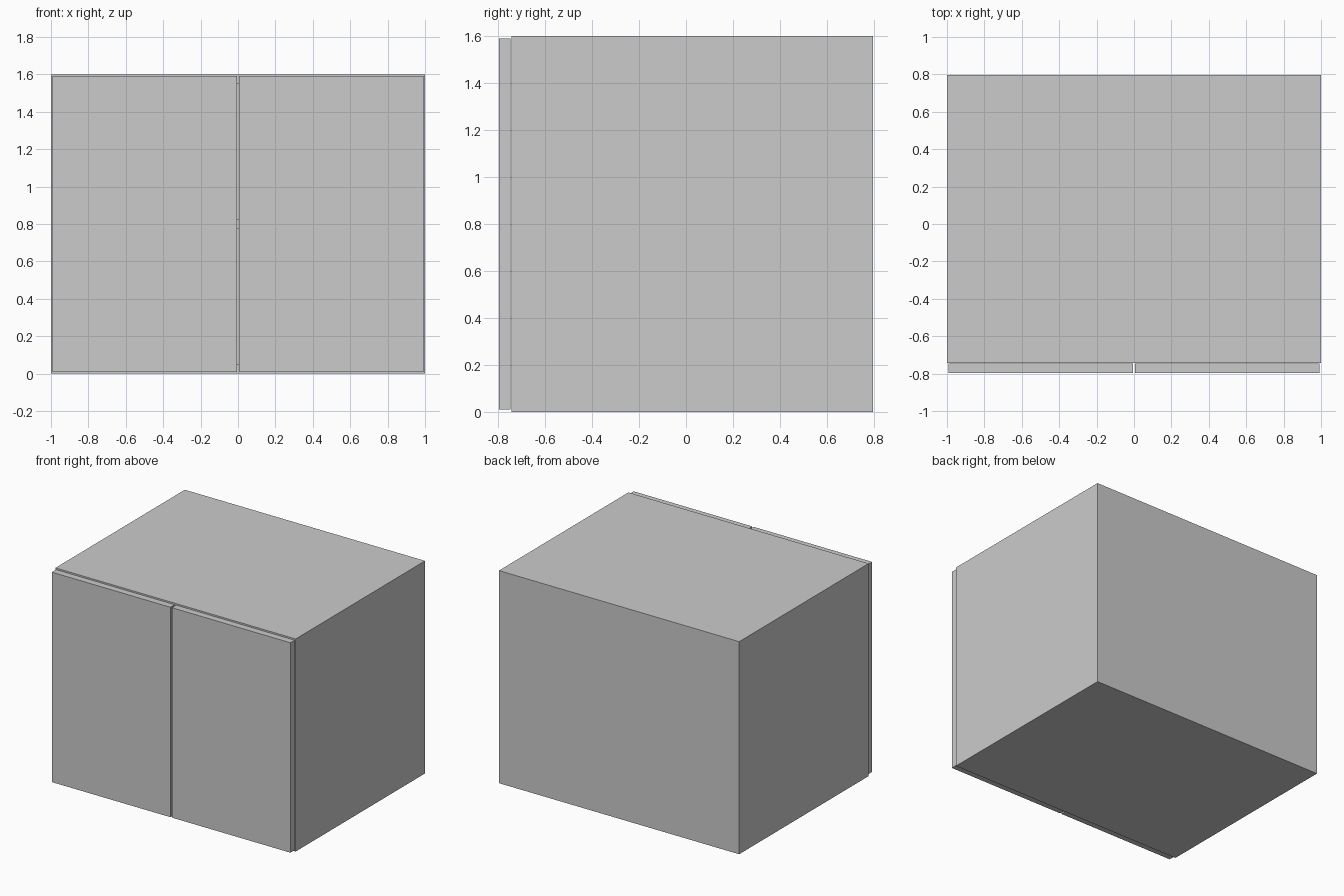
import bpy, bmesh

if "Cube" in bpy.data.objects:
    bpy.data.objects.remove(bpy.data.objects["Cube"])


def box(name, x, y, z):
    """Axis-aligned panel from (min, max) ranges."""
    bm = bmesh.new()
    bmesh.ops.create_cube(bm, size=1)
    for v in bm.verts:
        v.co = [r[0] if c < 0 else r[1] for c, r in zip(v.co, (x, y, z))]
    mesh = bpy.data.meshes.new(name)
    bm.to_mesh(mesh)
    bm.free()
    obj = bpy.data.objects.new(name, mesh)
    bpy.context.collection.objects.link(obj)
    return obj


T = 0.05                        # board thickness
H = 1.6                         # cabinet height
FRONT, BACK = -0.743, 0.796     # carcass depth
BACK_T = 0.01                   # thin back board
IN = 1 - T                      # inner half width

# Side panels and doors, one pair per side
for s, side in ((-1, "left"), (1, "right")):
    box(f"{side}_side_panel", sorted((s * IN, s)), (FRONT, BACK), (0, H))
    box(f"{side}_door", sorted((s * 0.006, s * 0.993)),
        (-0.796, FRONT - 0.003), (0.01, H - 0.01))

# Horizontal boards between the sides
for name, z in (("bottom_panel", 0), ("middle_shelf", H / 2 - T / 2),
                ("top_panel", H - T)):
    box(name, (-IN, IN), (FRONT, BACK - BACK_T), (z, z + T))

# Back board
box("back_panel", (-IN, IN), (BACK - BACK_T, BACK), (0, H))
